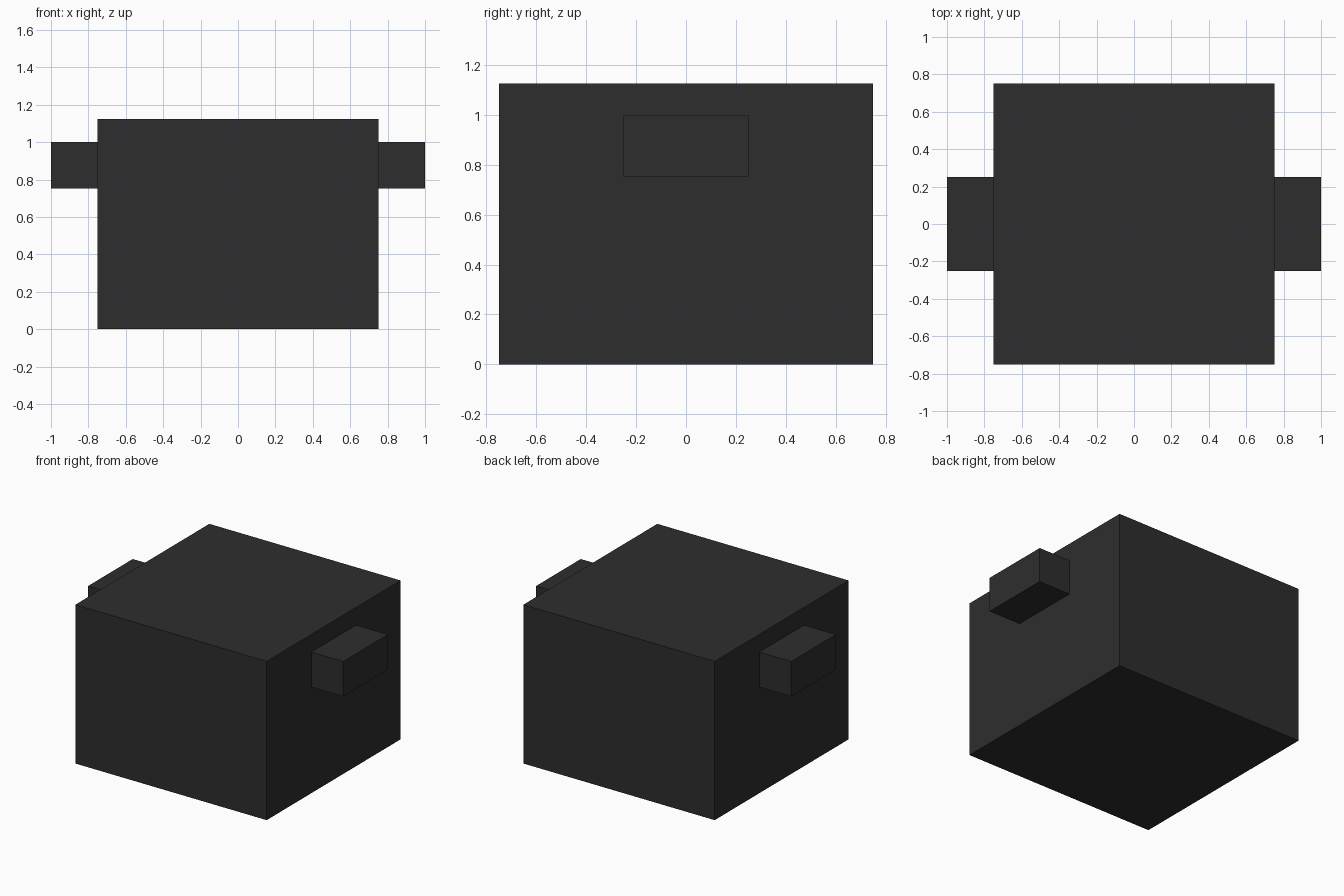
import bpy

if "Cube" in bpy.data.objects:
    bpy.data.objects.remove(bpy.data.objects["Cube"])

# Single dark grey material
dark = bpy.data.materials.new("dark_grey")
dark.diffuse_color = (0.027, 0.027, 0.027, 1.0)
dark.use_nodes = True
dark.node_tree.nodes["Principled BSDF"].inputs["Base Color"].default_value = dark.diffuse_color


def box(name, lo, hi):
    """Axis-aligned box between two corners."""
    centre = [(a + b) / 2 for a, b in zip(lo, hi)]
    bpy.ops.mesh.primitive_cube_add(size=1, location=centre)
    obj = bpy.context.object
    obj.name = name
    obj.scale = [b - a for a, b in zip(lo, hi)]
    bpy.ops.object.transform_apply(location=False, rotation=False, scale=True)
    obj.data.materials.append(dark)
    return obj


# Main block
box("body", (-0.75, -0.75, 0), (0.75, 0.75, 1.125))

# Side lugs, one on each side
for side, x0, x1 in (("left", -1.0, -0.75), ("right", 0.75, 1.0)):
    box(side + "_lug", (x0, -0.25, 0.752), (x1, 0.25, 1.0))
